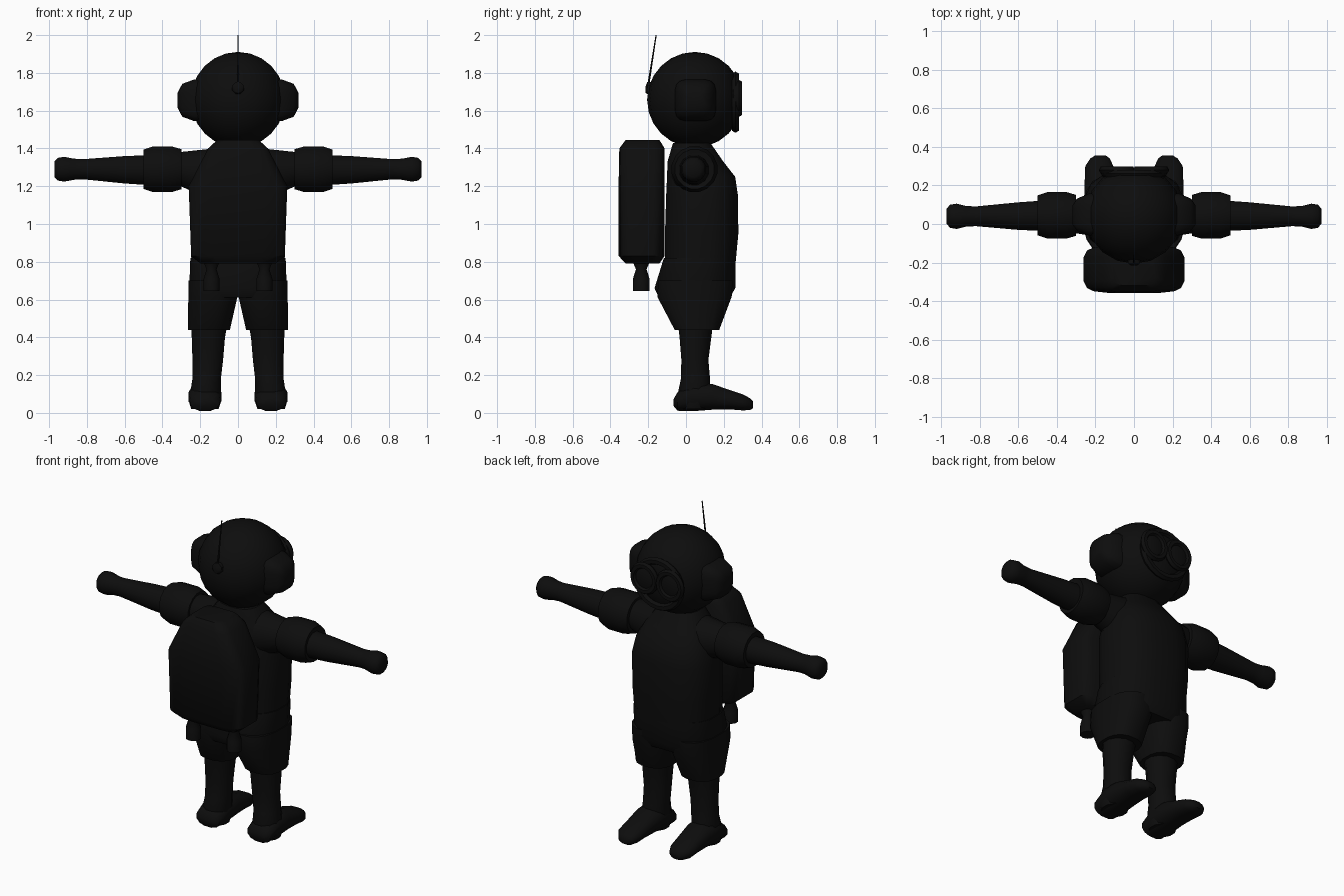
import bpy, bmesh, math
from mathutils import Vector

black = bpy.data.materials.new("matte black")
black.diffuse_color = (0.004, 0.004, 0.004, 1)


def finish(name, bm):
    bmesh.ops.recalc_face_normals(bm, faces=bm.faces)
    me = bpy.data.meshes.new(name)
    bm.to_mesh(me)
    bm.free()
    ob = bpy.data.objects.new(name, me)
    bpy.context.collection.objects.link(ob)
    me.materials.append(black)
    bpy.ops.object.select_all(action='DESELECT')
    bpy.context.view_layer.objects.active = ob
    ob.select_set(True)
    bpy.ops.object.shade_smooth_by_angle(angle=math.radians(45))
    return ob


def loft(name, axis, rings, n=16, e=2.0, side=1):
    """Rings are (position, centre a, centre b, radius a, radius b) along an axis."""
    order = {'X': (0, 1, 2), 'Y': (1, 0, 2), 'Z': (2, 0, 1)}[axis]
    bm = bmesh.new()
    loops = []
    for p, ca, cb, ra, rb in rings:
        loop = []
        for i in range(n):
            t = math.tau * (i + 0.5) / n
            c, s = math.cos(t), math.sin(t)
            co = [0, 0, 0]
            co[order[0]] = p
            co[order[1]] = ca + ra * math.copysign(abs(c) ** (2 / e), c)
            co[order[2]] = cb + rb * math.copysign(abs(s) ** (2 / e), s)
            co[0] *= side
            loop.append(bm.verts.new(co))
        loops.append(loop)
    for a, b in zip(loops, loops[1:]):
        for i in range(n):
            j = (i + 1) % n
            bm.faces.new((a[i], a[j], b[j], b[i]))
    bm.faces.new(loops[0])
    bm.faces.new(loops[-1])
    return finish(name, bm)


def ring(name, centre, rx, rz, tube, n=20, m=6):
    """Elliptical ring standing in the xz plane."""
    bm = bmesh.new()
    g = []
    for i in range(n):
        t = math.tau * i / n
        g.append([bm.verts.new((centre[0] + (rx + tube * math.cos(u)) * math.cos(t),
                                centre[1] + tube * math.sin(u),
                                centre[2] + (rz + tube * math.cos(u)) * math.sin(t)))
                  for u in (math.tau * k / m for k in range(m))])
    for i in range(n):
        for k in range(m):
            a, b, l = g[i], g[(i + 1) % n], (k + 1) % m
            bm.faces.new((a[k], b[k], b[l], a[l]))
    return finish(name, bm)


# helmet, flattened at the face side (+y)
bm = bmesh.new()
bmesh.ops.create_uvsphere(bm, u_segments=18, v_segments=12, radius=0.253)
for v in bm.verts:
    v.co += Vector((0, 0.047, 1.658))
    v.co.y = min(v.co.y, 0.268)
finish("helmet", bm)
ring("helmet_rim", (0, 0.262, 1.645), 0.15, 0.14, 0.022)

# torso and pelvis
loft("torso", 'Z', [(0.79, 0, 0.075, 0.25, 0.19), (0.95, 0, 0.083, 0.256, 0.197),
                    (1.15, 0, 0.085, 0.258, 0.193), (1.25, 0, 0.08, 0.235, 0.183),
                    (1.33, 0, 0.05, 0.2, 0.15), (1.43, 0, 0.03, 0.12, 0.1)], e=2.6)
loft("shorts_top", 'Z', [(0.61, 0, 0.045, 0.25, 0.19), (0.66, 0, 0.047, 0.262, 0.217),
                         (0.82, 0, 0.073, 0.256, 0.193)], e=2.6)

# backpack
loft("backpack", 'Z', [(0.79, 0, -0.23, 0.2, 0.09), (0.83, 0, -0.235, 0.25, 0.122),
                       (1.2, 0, -0.235, 0.263, 0.123), (1.40, 0, -0.233, 0.16, 0.121),
                       (1.445, 0, -0.23, 0.11, 0.09)], e=5)

for s, label in ((1, "right"), (-1, "left")):
    # sleeve, arm and fist
    loft(label + "_shoulder", 'X', [(0.15, 0.04, 1.27, 0.12, 0.13), (0.24, 0.04, 1.28, 0.1, 0.11),
                                    (0.33, 0.04, 1.295, 0.085, 0.085)], side=s)
    loft(label + "_sleeve", 'X', [(0.3, 0.045, 1.29, 0.08, 0.08), (0.3, 0.045, 1.29, 0.108, 0.108),
                                  (0.35, 0.045, 1.29, 0.123, 0.123), (0.45, 0.045, 1.29, 0.123, 0.123),
                                  (0.5, 0.045, 1.29, 0.106, 0.106), (0.495, 0.045, 1.29, 0.08, 0.08)], side=s)
    loft(label + "_arm", 'X', [(0.45, 0.043, 1.285, 0.083, 0.083), (0.6, 0.041, 1.287, 0.074, 0.075),
                               (0.82, 0.04, 1.29, 0.053, 0.055), (0.87, 0.04, 1.29, 0.055, 0.058),
                               (0.92, 0.04, 1.29, 0.068, 0.068), (0.955, 0.04, 1.29, 0.062, 0.062),
                               (0.972, 0.04, 1.29, 0.04, 0.042)], n=12, side=s)
    # shorts leg, leg and foot
    loft(label + "_shorts_leg", 'Z', [(0.7, 0.132, 0.05, 0.132, 0.2), (0.615, 0.133, 0.045, 0.132, 0.2),
                                      (0.44, 0.154, 0.058, 0.113, 0.12)], e=2.5, side=s)
    loft(label + "_leg", 'Z', [(0.48, 0.15, 0.05, 0.1, 0.097), (0.4, 0.157, 0.05, 0.091, 0.087),
                               (0.28, 0.16, 0.047, 0.084, 0.074), (0.18, 0.166, 0.05, 0.078, 0.08),
                               (0.06, 0.175, 0.04, 0.088, 0.095), (0.02, 0.175, 0.04, 0.075, 0.08)], n=12, side=s)
    loft(label + "_foot", 'Y', [(-0.065, 0.175, 0.055, 0.05, 0.02), (-0.045, 0.175, 0.06, 0.08, 0.05),
                                (0.04, 0.175, 0.085, 0.09, 0.078), (0.14, 0.175, 0.085, 0.086, 0.07),
                                (0.23, 0.178, 0.07, 0.08, 0.053), (0.3, 0.18, 0.056, 0.075, 0.044),
                                (0.34, 0.176, 0.046, 0.052, 0.032), (0.356, 0.174, 0.043, 0.028, 0.018)],
         n=12, e=2.3, side=s)
    # ear cup
    loft(label + "_ear_cup", 'X', [(0.18, 0.05, 1.655, 0.112, 0.112), (0.23, 0.05, 1.655, 0.11, 0.112),
                                   (0.295, 0.048, 1.655, 0.085, 0.088), (0.32, 0.047, 1.655, 0.05, 0.04)],
         e=4, side=s)
    # goggle lens with its frame
    ring(label + "_goggle_frame", (s * 0.088, 0.28, 1.665), 0.075, 0.078, 0.02)
    loft(label + "_goggle_lens", 'Y', [(0.25, 0.088, 1.665, 0.075, 0.078), (0.28, 0.088, 1.665, 0.07, 0.073),
                                       (0.29, 0.088, 1.665, 0.04, 0.042)], side=s)
    # pack nozzle
    loft(label + "_nozzle", 'Z', [(0.645, 0.14, -0.237, 0.044, 0.044), (0.71, 0.14, -0.237, 0.044, 0.044),
                                  (0.76, 0.14, -0.237, 0.028, 0.028), (0.8, 0.14, -0.237, 0.045, 0.045)],
         n=10, side=s)

# antenna with its base knob
loft("antenna_knob", 'Y', [(-0.215, 0, 1.71, 0.018, 0.018), (-0.205, 0, 1.72, 0.034, 0.034),
                           (-0.17, 0, 1.72, 0.034, 0.034)], n=8)
loft("antenna", 'Z', [(1.7, 0, -0.205, 0.006, 0.006), (2.0, 0, -0.158, 0.003, 0.003)], n=6)
